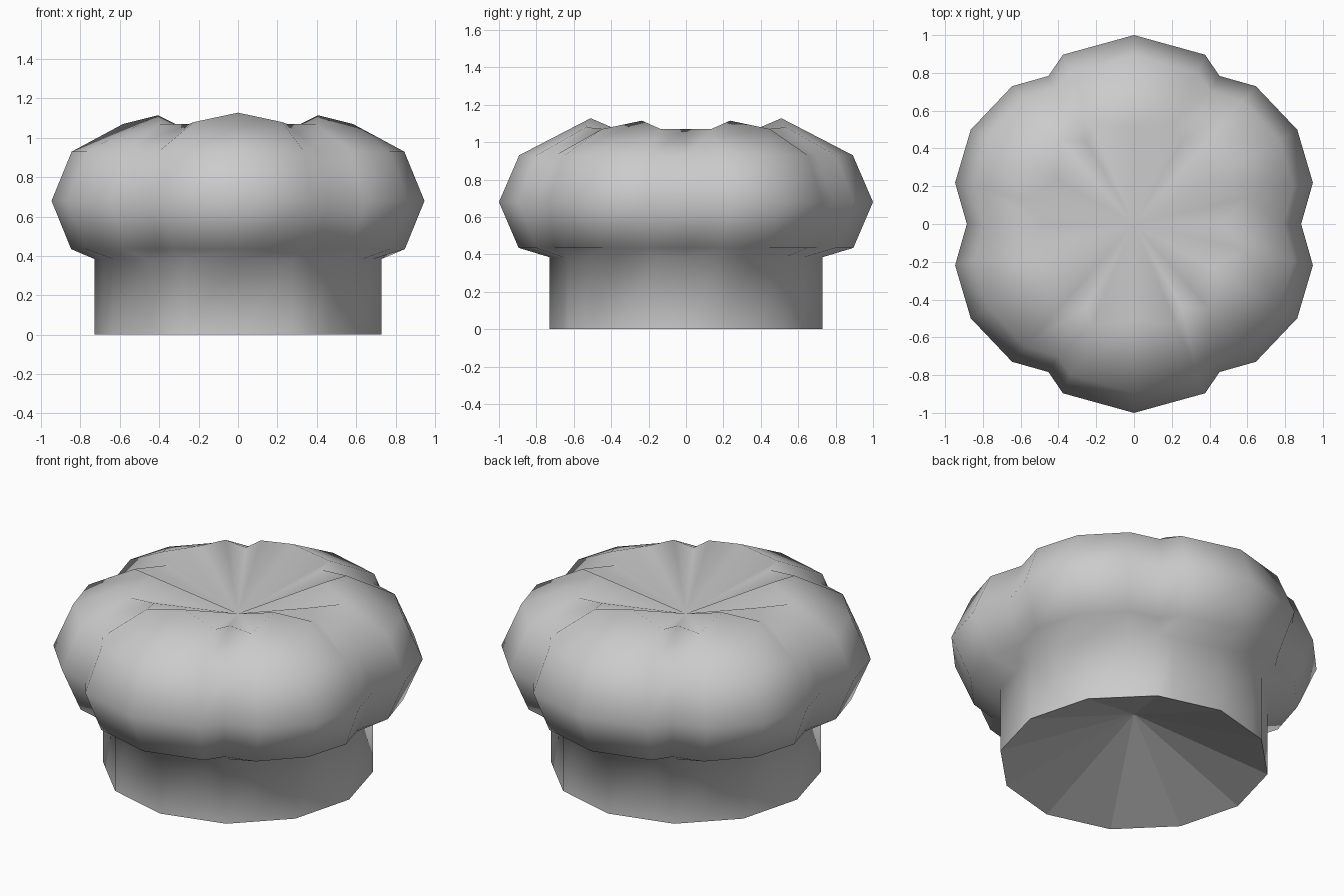
import bpy
import bmesh
from math import sin, cos, radians

cube = bpy.data.objects.get("Cube")
if cube:
    bpy.data.objects.remove(cube)

# Cloth colour
cloth = bpy.data.materials.new("pale_grey_cloth")
cloth.use_nodes = True
cloth.diffuse_color = (0.6, 0.6, 0.6, 1)
cloth.node_tree.nodes["Principled BSDF"].inputs["Base Color"].default_value = cloth.diffuse_color

BAND_RADIUS = 0.73

# One quarter of the puffed crown: angle, widest radius, crest radius, crest height
quarter = [
    (0, 0.885, 0.47, 1.07),
    (13, 0.972, 0.60, 1.07),
    (30, 0.998, 0.47, 1.115),
    (48.5, 0.974, 0.60, 1.07),
    (60, 0.905, 0.50, 1.07),
    (67.2, 0.972, 0.58, 1.08),
    (90, 1.0, 0.51, 1.128),
]

# Mirror the quarter to the left, then to the back
half = quarter + [(180 - a, *rest) for a, *rest in quarter[-2::-1]]
columns = half + [(360 - a, *rest) for a, *rest in half[-2:0:-1]]


def band_radius(angle):
    """Radius of a twelve-sided band in the given direction."""
    return BAND_RADIUS * cos(radians(15)) / cos(radians(angle % 30 - 15))


bm = bmesh.new()


def ring(radius_and_height):
    verts = []
    for column in columns:
        r, z = radius_and_height(*column)
        a = radians(column[0])
        verts.append(bm.verts.new((r * cos(a), r * sin(a), z)))
    return verts


# Straight band, bulging lobes, then the scalloped crest
rings = [
    ring(lambda a, wide, top, z: (band_radius(a), 0)),
    ring(lambda a, wide, top, z: (band_radius(a), 0.385)),
    ring(lambda a, wide, top, z: (wide * 0.895, 0.435)),
    ring(lambda a, wide, top, z: (wide, 0.68)),
    ring(lambda a, wide, top, z: (wide * 0.892, 0.93)),
    ring(lambda a, wide, top, z: (top, z)),
]
count = len(columns)
for low, high in zip(rings, rings[1:]):
    for i in range(count):
        j = (i + 1) % count
        bm.faces.new((low[i], low[j], high[j], high[i])).smooth = True

# Sunken top, and a hollow faceted underside
top_centre = bm.verts.new((0, 0, 0.91))
base_centre = bm.verts.new((0, 0, 0.30))
for i in range(count):
    j = (i + 1) % count
    bm.faces.new((rings[-1][i], rings[-1][j], top_centre)).smooth = True
    bm.faces.new((rings[0][j], rings[0][i], base_centre)).smooth = False

mesh = bpy.data.meshes.new("puffed_hat")
bm.to_mesh(mesh)
bm.free()
mesh.materials.append(cloth)
hat = bpy.data.objects.new("puffed_hat", mesh)
bpy.context.collection.objects.link(hat)
